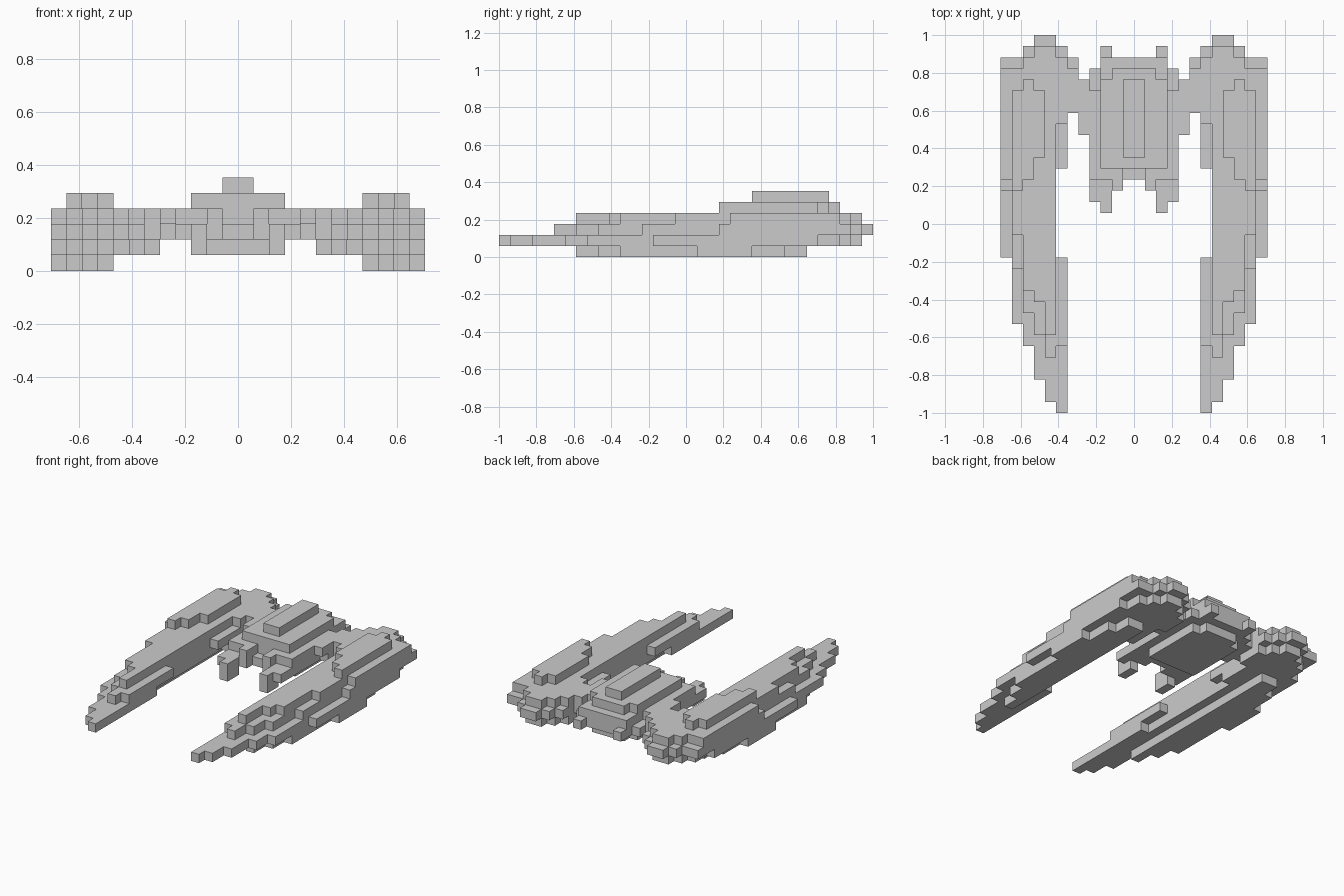
import bpy
import bmesh
from mathutils import Vector

UNIT = 2 / 34
ROWS = 34

cube = bpy.data.objects.get("Cube")
if cube:
    bpy.data.objects.remove(cube, do_unlink=True)


def fill(layer, first_column, runs):
    """Block cells for neighbouring columns, each run going front to back."""
    return {(first_column + i, row, layer)
            for i, (start, stop) in enumerate(runs)
            for row in range(start, stop)}


def mirrored(cells):
    return {(-1 - column, row, layer) for column, row, layer in cells}


def build(name, cells):
    """Skin a set of block cells, keeping only the outside faces."""
    bm = bmesh.new()
    for cell in cells:
        centre = Vector(cell) + Vector((0.5, 0.5, 0.5))
        for axis in range(3):
            for side in (-1, 1):
                step = Vector((0, 0, 0))
                step[axis] = side
                beside = tuple(int(c) for c in Vector(cell) + step)
                if beside in cells:
                    continue
                u, v = Vector((0, 0, 0)), Vector((0, 0, 0))
                u[(axis + 1) % 3] = 0.5
                v[(axis + 2) % 3] = 0.5 * side
                middle = centre + step * 0.5
                corners = (middle - u - v, middle + u - v,
                           middle + u + v, middle - u + v)
                bm.faces.new([bm.verts.new(c) for c in corners])
    bmesh.ops.remove_doubles(bm, verts=bm.verts, dist=0.01)
    bmesh.ops.dissolve_limit(bm, angle_limit=0.01, verts=bm.verts, edges=bm.edges)
    for vert in bm.verts:
        vert.co = (vert.co - Vector((0, ROWS / 2, 0))) * UNIT
    mesh = bpy.data.meshes.new(name)
    bm.to_mesh(mesh)
    bm.free()
    obj = bpy.data.objects.new(name, mesh)
    bpy.context.collection.objects.link(obj)
    return obj


# Wing: keel, lower slab, middle slab, upper slab and top ridge
wing = (
    fill(0, 8, [(7, 28), (9, 28), (11, 26), (18, 23)])
    | fill(1, 5, [(28, 31), (0, 11), (1, 33), (3, 33), (6, 32), (8, 31), (14, 29)])
    | fill(1, 6, [(24, 32)])
    | fill(2, 5, [(27, 32), (6, 14), (5, 34), (7, 34), (9, 33), (13, 32), (20, 32)])
    | fill(2, 6, [(22, 33)])
    | fill(3, 5, [(27, 31), (26, 32), (7, 33), (10, 33), (11, 32), (16, 31), (21, 31)])
    | fill(4, 8, [(23, 29), (21, 30), (20, 29)])
)

# Strut joining the wing to the body
strut = fill(2, 4, [(26, 30)]) | fill(3, 4, [(25, 30)])

# Half of the body: belly, front prongs, deck, raised deck and spine
half_body = (
    fill(1, 0, [(23, 31), (23, 31), (23, 30)])
    | fill(1, 2, [(18, 20)])
    | fill(2, 0, [(21, 32), (20, 32), (18, 33), (19, 31)])
    | fill(3, 0, [(22, 32), (20, 32), (21, 32), (21, 29)])
    | fill(4, 0, [(22, 31), (22, 31), (22, 30)])
    | fill(5, 0, [(23, 30)])
)

build("body", half_body | mirrored(half_body))
build("left_wing", wing)
build("right_wing", mirrored(wing))
build("left_strut", strut)
build("right_strut", mirrored(strut))
